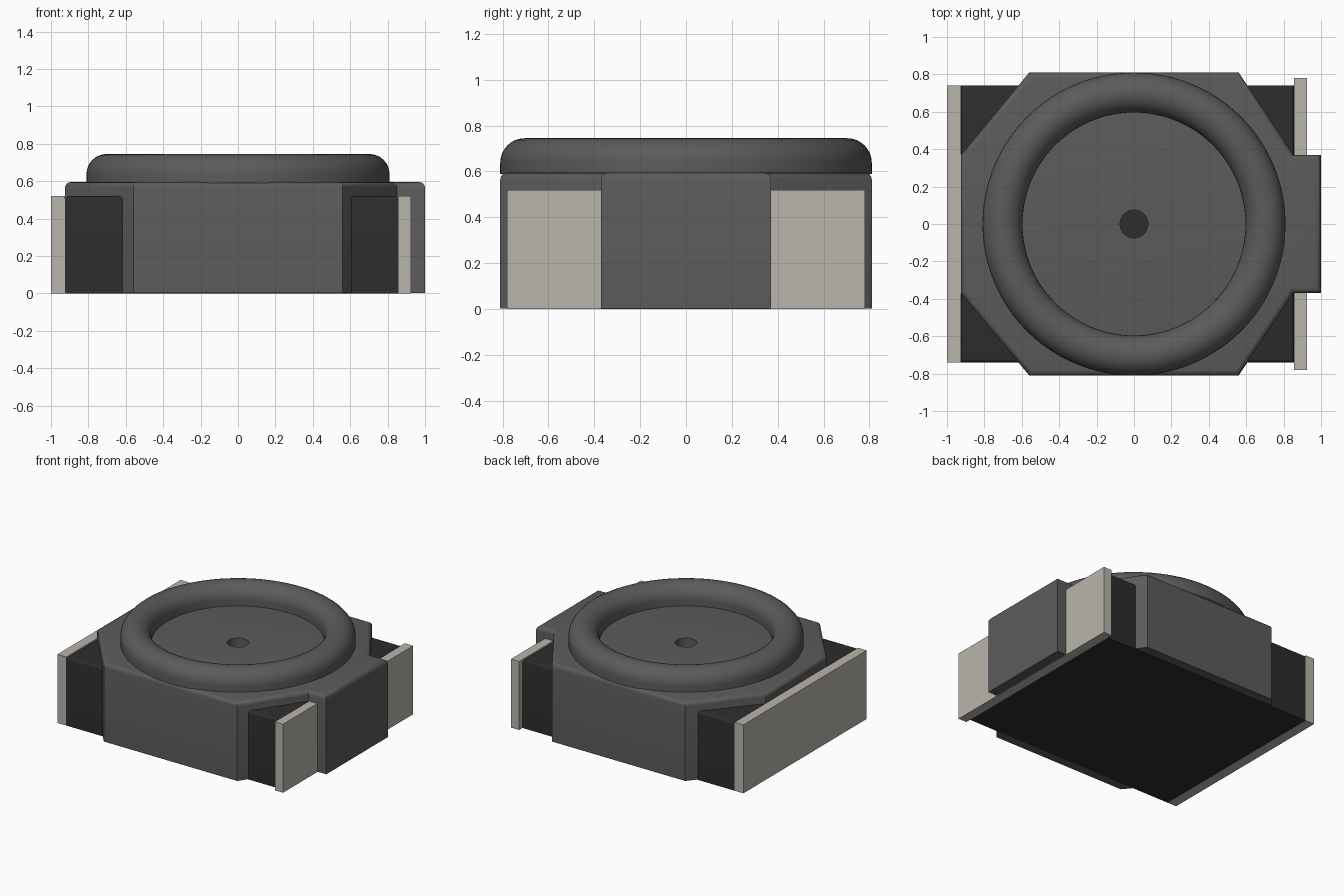
import bpy, bmesh, math

cube = bpy.data.objects.get("Cube")
if cube:
    bpy.data.objects.remove(cube, do_unlink=True)


def material(name, color):
    m = bpy.data.materials.new(name)
    m.use_nodes = True
    m.diffuse_color = (*color, 1)
    m.node_tree.nodes["Principled BSDF"].inputs["Base Color"].default_value = (*color, 1)
    return m


grey = material("shell grey", (0.105, 0.105, 0.105))
black = material("core black", (0.026, 0.026, 0.026))
silver = material("terminal silver", (0.485, 0.46, 0.41))


def finish(name, bm, mat, smooth=True):
    bmesh.ops.recalc_face_normals(bm, faces=bm.faces)
    mesh = bpy.data.meshes.new(name)
    bm.to_mesh(mesh)
    bm.free()
    obj = bpy.data.objects.new(name, mesh)
    bpy.context.collection.objects.link(obj)
    obj.data.materials.append(mat)
    if smooth:
        bpy.ops.object.select_all(action="DESELECT")
        obj.select_set(True)
        bpy.context.view_layer.objects.active = obj
        bpy.ops.object.shade_smooth_by_angle(angle=math.radians(35))
    return obj


def prism(name, outline, z0, z1, mat, bevel=0.0):
    """Extrude an outline upwards and round its top rim."""
    bm = bmesh.new()
    face = bm.faces.new([bm.verts.new((x, y, z0)) for x, y in outline])
    ext = bmesh.ops.extrude_face_region(bm, geom=[face])
    top = [v for v in ext["geom"] if isinstance(v, bmesh.types.BMVert)]
    bmesh.ops.translate(bm, verts=top, vec=(0, 0, z1 - z0))
    if bevel:
        rim = [e for e in bm.edges if all(v.co.z > z1 - 1e-4 for v in e.verts)]
        bmesh.ops.bevel(bm, geom=rim, offset=bevel, segments=4,
                        profile=0.5, affect="EDGES")
    return finish(name, bm, mat, bevel > 0)


def rect(x0, x1, y):
    return [(x0, -y), (x1, -y), (x1, y), (x0, y)]


# Dark core and the two metal terminals
prism("core", rect(-0.925, 0.855, 0.74), 0, 0.52, black, 0.02)
prism("left_terminal", rect(0.855, 0.925, 0.78), 0, 0.52, silver)
prism("right_terminal", rect(-1.0, -0.925, 0.74), 0, 0.52, silver)

# Shell with chamfered corners and a tab on one side
half = [(1.0, 0.37), (0.85, 0.37), (0.84, 0.39), (0.56, 0.81),
        (-0.56, 0.81), (-0.925, 0.37)]
outline = half + [(x, -y) for x, y in reversed(half)]
shell = prism("shell", outline, 0.003, 0.595, grey, 0.03)

# Small round hole through the shell top down to the core
bm = bmesh.new()
bmesh.ops.create_cone(bm, cap_ends=True, segments=20, radius1=0.075,
                      radius2=0.075, depth=0.5)
bmesh.ops.translate(bm, verts=bm.verts, vec=(0, 0, 0.65))
cutter = finish("hole_cutter", bm, black, False)
cutter.hide_render = True
cutter.hide_set(True)
cut = shell.modifiers.new("hole", "BOOLEAN")
cut.operation = "DIFFERENCE"
cut.solver = "EXACT"
cut.object = cutter

# Rounded ring on top
R, r, top, segments, steps = 0.703, 0.107, 0.745, 96, 16
profile = [(R + r, 0.59)]
for i in range(steps + 1):
    a = math.pi * i / steps
    profile.append((R + r * math.cos(a), top - r + r * math.sin(a)))
profile.append((R - r, 0.59))
bm = bmesh.new()
verts = [bm.verts.new((x, 0, z)) for x, z in profile]
edges = [bm.edges.new(pair) for pair in zip(verts, verts[1:])]
bmesh.ops.spin(bm, geom=verts + edges, axis=(0, 0, 1), cent=(0, 0, 0),
               angle=math.tau, steps=segments, use_duplicate=False)
bmesh.ops.remove_doubles(bm, verts=bm.verts, dist=1e-4)
finish("ring", bm, grey)
